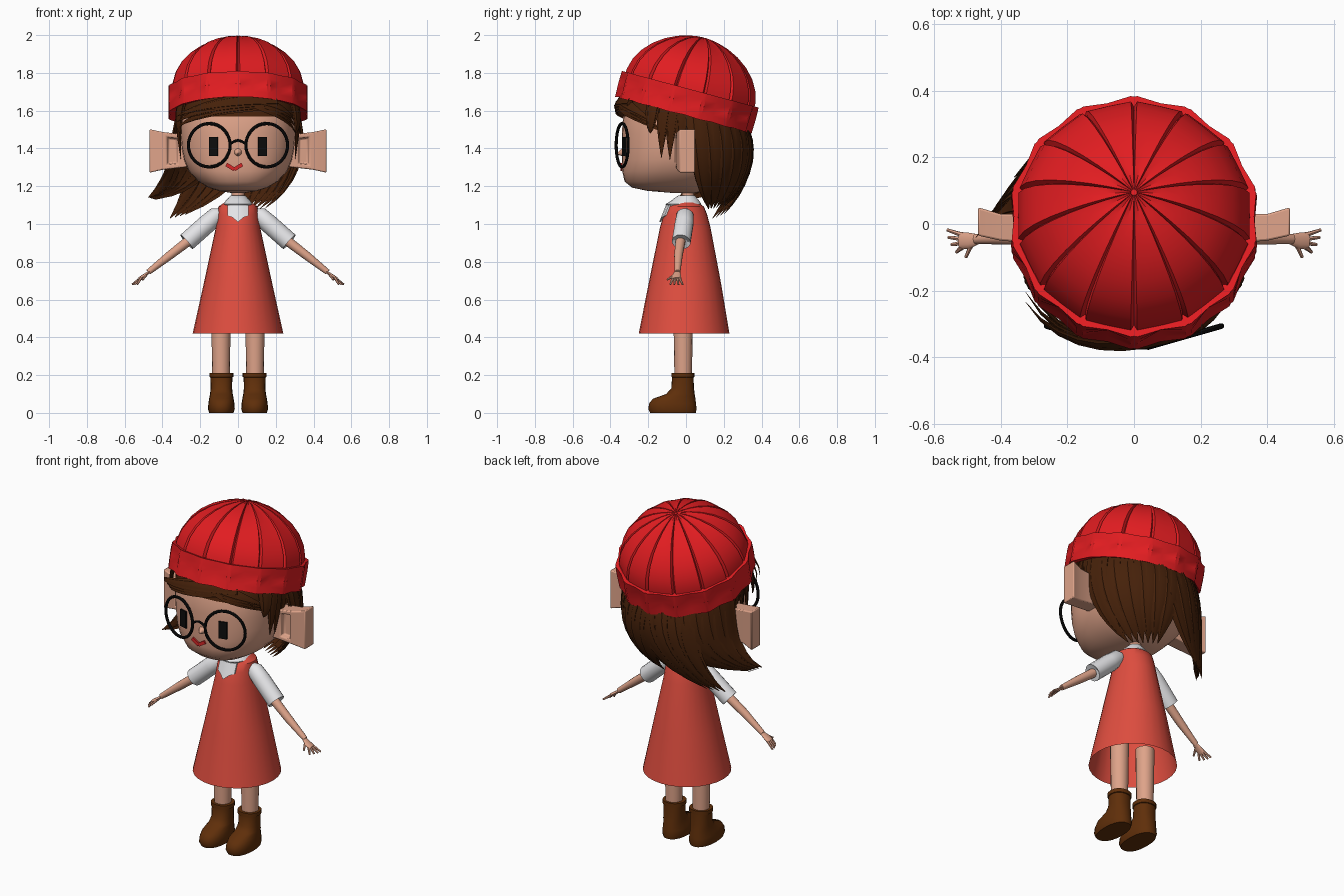
import bpy, bmesh, math
from math import sin, cos, pi, radians
from mathutils import Vector as V, Matrix

if "Cube" in bpy.data.objects:
    bpy.data.objects.remove(bpy.data.objects["Cube"])


def material(name, rgb):
    m = bpy.data.materials.new(name)
    m.use_nodes = True
    m.diffuse_color = (*rgb, 1)
    m.node_tree.nodes["Principled BSDF"].inputs["Base Color"].default_value = (*rgb, 1)
    return m


SKIN = material("skin", (0.73, 0.365, 0.25))
HAIR = material("dark brown hair", (0.06, 0.015, 0.003))
HAT = material("bright red knit", (0.76, 0.012, 0.015))
DRESS = material("coral dress", (0.74, 0.075, 0.05))
WHITE = material("white cloth", (0.78, 0.78, 0.8))
BOOT = material("brown leather", (0.115, 0.028, 0.003))
BLACK = material("black", (0.004, 0.004, 0.004))
LIPS = material("red lips", (0.68, 0.02, 0.02))
parts = []


def mesh(name, lofts, mat, cap=True):
    """Skin each list of equal-sized rings into one object."""
    bm = bmesh.new()
    for rings in lofts:
        rows = [[bm.verts.new(p) for p in r] for r in rings]
        n = len(rows[0])
        for a, b in zip(rows, rows[1:]):
            for i in range(n):
                j = (i + 1) % n
                bm.faces.new((a[i], a[j], b[j], b[i]))
        if cap:
            bm.faces.new(rows[0])
            bm.faces.new(rows[-1])
    bmesh.ops.recalc_face_normals(bm, faces=bm.faces)
    me = bpy.data.meshes.new(name)
    bm.to_mesh(me)
    bm.free()
    me.materials.append(mat)
    ob = bpy.data.objects.new(name, me)
    bpy.context.collection.objects.link(ob)
    parts.append(ob)
    return ob


def ring(z, rx, front, back, cx=0, n=24, power=2):
    """Horizontal superellipse between a front and a back y."""
    pts = []
    for i in range(n):
        c, s = cos(2 * pi * i / n), sin(2 * pi * i / n)
        e = 2 / power
        x = math.copysign(abs(c) ** e, c) * rx
        y = math.copysign(abs(s) ** e, s) * (back - front) / 2
        pts.append(V((cx + x, y + (front + back) / 2, z)))
    return pts


def tube(path, radii, n=14, flat=1):
    """Rings along a path; flat squeezes them across the y direction."""
    path = [V(p) for p in path]
    out = []
    for i, (p, r) in enumerate(zip(path, radii)):
        d = (path[min(i + 1, len(path) - 1)] - path[max(i - 1, 0)]).normalized()
        ref = V((0, 1, 0)) if abs(d.y) < 0.9 else V((1, 0, 0))
        u = d.cross(ref).normalized()
        w = u.cross(d)
        out.append([p + u * cos(2 * pi * k / n) * r * flat + w * sin(2 * pi * k / n) * r
                    for k in range(n)])
    return out


def lock(p0, p1, p2, p3, width, thick=0.3, steps=10, n=18):
    """Tapered, grooved hair lock along a bezier, lying flat to the head."""
    p0, p1, p2, p3 = map(V, (p0, p1, p2, p3))
    out = []
    for k in range(steps):
        t = k / (steps - 1)
        q = 1 - t
        p = p0 * q**3 + p1 * 3 * q * q * t + p2 * 3 * q * t * t + p3 * t**3
        d = ((p1 - p0) * q * q + (p2 - p1) * 2 * q * t + (p3 - p2) * t * t).normalized()
        side = d.cross(p - V((0, 0, 1.42))).normalized()
        up = side.cross(d)
        w = width / 2 * (1.02 - t**2.2)
        out.append([p + (side * cos(2 * pi * i / n) + up * thick * sin(2 * pi * i / n))
                    * w * (1 if i % 2 else 0.8) for i in range(n)])
    return out


def box(name, loc, size, rot, mat):
    bpy.ops.mesh.primitive_cube_add(size=1, location=loc, rotation=rot)
    ob = bpy.context.object
    ob.name, ob.scale = name, size
    ob.data.materials.append(mat)


# Head, with the scalp in hair colour
head = mesh("head", [[ring(z, rx, f, b, n=32, power=2.4) for z, rx, f, b in (
    (1.165, .04, -.08, .05), (1.175, .1, -.2, .09), (1.192, .155, -.285, .12),
    (1.225, .21, -.325, .17), (1.28, .262, -.338, .23), (1.34, .286, -.34, .25), (1.4, .298, -.34, .27),
    (1.48, .306, -.34, .285), (1.57, .31, -.333, .29), (1.65, .305, -.3, .29), (1.76, .24, -.23, .26))]], SKIN)
head.data.materials.append(HAIR)
for p in head.data.polygons:
    c = p.center
    if c.y > 0.06 and c.z > 1.28 or c.z > 1.58 or c.z > 1.49 and c.y > -.12:
        p.material_index = 1
mesh("nose", [tube([(0, -.33, 1.38), (0, -.345, 1.376), (0, -.365, 1.372)], [.024, .016, .004])], SKIN)
mesh("neck", [tube([(0, .01, 1.08), (0, .01, 1.21)], [.035, .032])], SKIN)

# Eyes, glasses, ears and mouth
for s, side in ((1, "left"), (-1, "right")):
    box(side + "_eye", (s * .13, -.329, 1.41), (.048, .009, .1), (0, 0, s * radians(15)), BLACK)
    bpy.ops.mesh.primitive_torus_add(location=(s * .152, -.338, 1.417),
                                     rotation=(pi / 2, 0, s * radians(16)), major_segments=32,
                                     minor_segments=8, major_radius=.115, minor_radius=.0085)
    bpy.context.object.name = side + "_glasses_rim"
    bpy.context.object.data.materials.append(BLACK)
    parts.append(bpy.context.object)
    ear = mesh(side + "_ear", [[[V((s * x, y, 1.387 + h)) for y, h in
                                 ((y0, -z), (y1, -z), (y1, z), (y0, z))]
                                for x, z, y0, y1 in ((.27, .085, -.06, .03), (.297, .088, -.058, .03),
                                                     (.4, .1, -.05, .03), (.468, .115, -.035, .05))]], SKIN)
    bm = bmesh.new()
    bm.from_mesh(ear.data)
    inner = [f for f in bm.faces if f.normal.y < -0.7 and .3 < abs(f.calc_center_median().x) < .38]
    bmesh.ops.inset_individual(bm, faces=inner, thickness=.022, use_even_offset=True)
    bmesh.ops.inset_individual(bm, faces=inner, thickness=.008, depth=-.03, use_even_offset=True)
    bm.to_mesh(ear.data)
    bm.free()
    bev = ear.modifiers.new("soft_edges", "BEVEL")
    bev.width, bev.segments = .006, 2
    box("mouth_" + side, (s * .021 - .02, -.343, 1.302), (.05, .009, .02), (0, -s * radians(32), 0), LIPS)
mesh("glasses_bridge", [tube([(x, -.37, 1.425 + .018 * cos(x * 40)) for x in (-.042, -.02, 0, .02, .042)],
                             [.007] * 5, 8)], BLACK)


# Knit hat: grooved dome and panelled brim, tilted back
def ribbed(r, z, corner, shoulder, middle, ribs=14):
    tilt = Matrix.Translation((0, .019, 1.70)) @ Matrix.Rotation(radians(-15), 4, "X")
    pts = []
    for i in range(ribs):
        for t, k in ((0, corner), (.06, shoulder), (.5, middle), (.94, shoulder)):
            a = pi / 2 + 2 * pi * (i + t) / ribs
            pts.append(tilt @ V((r * k * cos(a), r * k * sin(a), z * k)))
    return pts


mesh("hat_dome", [[ribbed(.355 * cos(a) ** 1.08, .297 * sin(a), .955, 1, .985)
                   for a in [radians(d) for d in (-6, 6, 18, 30, 42, 54, 65, 75, 83, 88)]]], HAT)
mesh("hat_brim", [[ribbed(r, z, c, c + .006, m) for r, z, c, m in (
    (.325, -.115, 1, .98), (.372, -.128, 1, .97), (.373, -.095, 1, .945), (.374, -.055, 1, .925),
    (.374, -.02, 1, .945), (.372, .014, 1, .97), (.335, .012, 1, .98))]], HAT, cap=False)

# Swept back hair: one lock group on the left side, two longer ones on the right
back = []
for first, last, start, end, count in (
        (14, 88, (.14, .12, 1.08), (.0, .2, 1.09), 7),
        (84, 122, (-.28, .2, 1.05), (-.36, .14, 1.03), 4),
        (118, 164, (-.44, .02, 1.13), (-.475, -.04, 1.14), 5)):
    for i in range(count):
        f = i / (count - 1)
        a = radians(first + (last - first) * f)
        c, s = cos(a), sin(a)
        lean = .03 if first < 45 else -.03
        back.append(lock((.3 * c, .295 * s, 1.62 - .09 * s), (.365 * c, .375 * s, 1.42),
                         (.3 * c + lean, .34 * s + .01, 1.22), V(start).lerp(V(end), f), .17, .25))
mesh("back_hair", back, HAIR)

# Fringe parted to one side, and sideburns
fringe = []
for k in range(3):
    d = k * .03
    fringe.append(lock((.2 - d, -.29, 1.66 - d / 3), (.05, -.37, 1.66 - d / 2),
                       (-.2, -.42, 1.64 - d / 2), (-.325, -.235 + d, 1.57 - d), .085))
    fringe.append(lock((.0 + d, -.32, 1.66), (.14, -.36, 1.65 - d / 2),
                       (.26, -.3, 1.62 - d / 2), (.305, -.17 + d, 1.54 - d), .08))
for s in (1, -1):
    for y, z in ((-.19, 1.48), (-.13, 1.35), (-.085, 1.34), (-.03, 1.42)):
        fringe.append(lock((s * .29, y + .02, 1.66), (s * .315, y + .01, 1.6), (s * .32, y, 1.5),
                           (s * .302, y, z), .085))
mesh("fringe", fringe, HAIR)

# Dress, collar and bib
mesh("dress", [[ring(z, rx, f, b, n=28) for z, rx, f, b in (
    (.42, .24, -.25, .23), (.7, .178, -.195, .183), (.98, .118, -.138, .13),
    (1.05, .11, -.118, .112), (1.092, .104, -.096, .095), (1.115, .07, -.06, .06))]], DRESS, cap=False)
mesh("collar", [[ring(z, rx, f, b, n=16) for z, rx, f, b in (
    (1.092, .07, -.1, .075), (1.105, .078, -.108, .082), (1.13, .06, -.07, .065),
    (1.152, .038, -.04, .045))]], WHITE)
mesh("bib", [[[V((x, -.142 + (z - 1.01) * .4 + 5 * x * x + d, z))
               for z, d in ((low, 0), (1.1, 0), (1.1, .009), (low, .009))]
              for x, low in ((-.055, 1.045), (-.03, 1.035), (0, 1.01), (.03, 1.035), (.055, 1.045))]], WHITE)

# Arms, hands, legs and boots
for s, side in ((1, "left"), (-1, "right")):
    mesh(side + "_sleeve", [tube([(s * x, y, z) for x, y, z in (
        (.08, 0, 1.06), (.115, -.005, 1.045), (.165, -.01, 1.0), (.272, -.025, .905), (.262, -.025, .915))],
        [.025, .046, .05, .05, .03])], WHITE)
    mesh(side + "_arm", [tube([(s * x, y, z) for x, y, z in (
        (.23, -.025, .935), (.36, -.04, .835), (.475, -.045, .745))], [.027, .023, .015])], SKIN)
    hand = [tube([(s * .465, -.045, .75), (s * .495, -.05, .727), (s * .522, -.05, .708)],
                 [.014, .024, .026], 12, .4)]
    for k in range(4):
        y = -.018 - .022 * k
        hand.append(tube([(s * .515, -.033 - .012 * k, .713), (s * (.56 - .003 * k * k), y, .68)],
                         [.008, .005], 6))
    hand.append(tube([(s * .485, -.055, .733), (s * .505, -.1, .705)], [.008, .005], 6))
    mesh(side + "_hand", hand, SKIN)
    mesh(side + "_leg", [[ring(z, r, -.015 - r, -.015 + r, s * .09, 16)
                          for z, r in ((.17, .046), (.35, .049), (.55, .052))]], SKIN)
    mesh(side + "_boot", [[ring(z, rx, f, b, s * .088, 20, 2.3) for z, rx, f, b in (
        (0, .064, -.19, .052), (.02, .071, -.2, .056), (.05, .069, -.195, .053), (.075, .065, -.175, .05),
        (.1, .06, -.105, .046), (.13, .057, -.078, .042), (.188, .058, -.074, .04), (.19, .063, -.078, .044),
        (.212, .063, -.078, .044), (.212, .048, -.064, .034))]], BOOT)

# Smooth shading with crisp edges
bpy.ops.object.select_all(action="DESELECT")
for ob in parts:
    ob.select_set(True)
bpy.context.view_layer.objects.active = parts[0]
bpy.ops.object.shade_smooth_by_angle(angle=radians(38))
